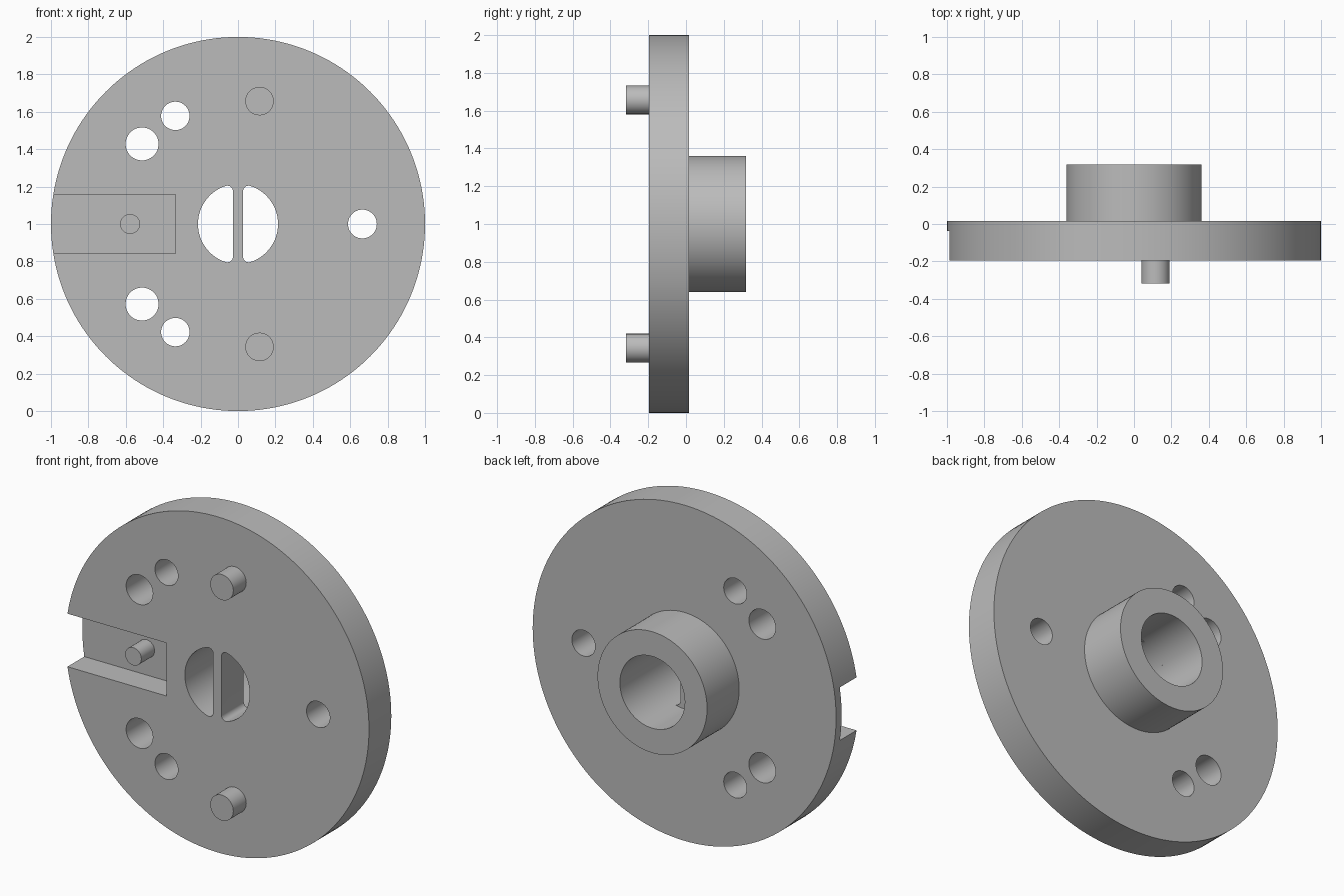
import bpy, bmesh, math
from mathutils import Matrix, Vector

if "Cube" in bpy.data.objects:
    bpy.data.objects.remove(bpy.data.objects["Cube"])

FRONT, BACK = -0.195, 0.015      # disc faces along y
TIP, HUB_END = -0.317, 0.317     # pin tips and hub end
SLOT_FLOOR = -0.037
BORE = 0.214

grey = bpy.data.materials.new("plain_grey")
grey.diffuse_color = (0.5, 0.5, 0.5, 1)
grey.use_nodes = True
grey.node_tree.nodes["Principled BSDF"].inputs["Base Color"].default_value = grey.diffuse_color


def add_object(name, bm):
    bmesh.ops.recalc_face_normals(bm, faces=bm.faces)
    mesh = bpy.data.meshes.new(name)
    bm.to_mesh(mesh)
    bm.free()
    mesh.materials.append(grey)
    obj = bpy.data.objects.new(name, mesh)
    bpy.context.collection.objects.link(obj)
    return obj


def prism(bm, points, y0, y1):
    """Extrude an (x, z) outline along y into bm."""
    face = bm.faces.new([bm.verts.new((x, y0, z)) for x, z in points])
    out = bmesh.ops.extrude_face_region(bm, geom=[face], use_keep_orig=True)
    verts = [g for g in out["geom"] if isinstance(g, bmesh.types.BMVert)]
    bmesh.ops.translate(bm, verts=verts, vec=(0, y1 - y0, 0))


def arc(cx, cz, r, a0, a1, n):
    return [(cx + r * math.cos(a0 + (a1 - a0) * i / n),
             cz + r * math.sin(a0 + (a1 - a0) * i / n)) for i in range(n + 1)]


def circle(x, z, r, n=48):
    return arc(x, z, r, 0, math.tau, n)[:-1]


def cylinder(name, x, z, r, y0, y1, n=48):
    bm = bmesh.new()
    prism(bm, circle(x, z, r, n), y0, y1)
    return add_object(name, bm)


# Main disc
disc = cylinder("disc", 0, 1, 1, FRONT, BACK, 160)

# Cutter: round through holes, mirrored above and below the centre
cut = bmesh.new()
y0, y1 = FRONT - 0.1, BACK + 0.1
prism(cut, circle(0.665, 1, 0.077), y0, y1)
for side in (-1, 1):
    prism(cut, circle(-0.335, 1 + side * 0.578, 0.076), y0, y1)
    prism(cut, circle(-0.513, 1 + side * 0.428, 0.088), y0, y1)

# Cutter: two half-moon openings with rounded corners, leaving a centre bar
bar, fillet = 0.027, 0.03
fx = bar + fillet
fz = math.sqrt((BORE - fillet) ** 2 - fx ** 2)
a = math.atan2(fz, fx)
half = (arc(fx, fz, fillet, math.pi, a, 10)
        + arc(0, 0, BORE, a, -a, 36)[1:-1]
        + arc(fx, -fz, fillet, -a, -math.pi, 10))
for side in (-1, 1):
    prism(cut, [(side * x, 1 + z) for x, z in half], y0, y1)

# Cutter: slot open to the rim
prism(cut, [(-1.2, 0.842), (-0.335, 0.842), (-0.335, 1.158), (-1.2, 1.158)],
      y0, SLOT_FLOOR)

cutter = add_object("hole_cutter", cut)
cutter.hide_render = True
mod = disc.modifiers.new("holes", 'BOOLEAN')
mod.operation = 'DIFFERENCE'
mod.solver = 'EXACT'
mod.object = cutter
bpy.context.view_layer.objects.active = disc
bpy.ops.object.modifier_apply(modifier=mod.name)
bpy.data.objects.remove(cutter)

# Hub tube on the back, spun from its wall profile
bm = bmesh.new()
wall = [bm.verts.new((r, y, 1)) for r, y in
        ((BORE, BACK), (BORE, HUB_END), (0.361, HUB_END), (0.361, BACK))]
edges = [bm.edges.new(pair) for pair in zip(wall, wall[1:])]
bmesh.ops.spin(bm, geom=wall + edges, cent=(0, 0, 1), axis=(0, 1, 0),
               angle=math.tau, steps=96, use_merge=True)
bmesh.ops.remove_doubles(bm, verts=bm.verts, dist=1e-5)
hub = add_object("hub", bm)

# Pins: two on the front face, one in the slot
parts = [disc, hub]
for name, side in (("upper_pin", 1), ("lower_pin", -1)):
    parts.append(cylinder(name, 0.115, 1 + side * 0.657, 0.076, TIP, FRONT + 0.01))
parts.append(cylinder("slot_pin", -0.577, 1, 0.053, -0.162, SLOT_FLOOR + 0.01))

# Smooth round walls, crisp rims
bpy.ops.object.select_all(action='DESELECT')
for obj in parts:
    obj.select_set(True)
bpy.context.view_layer.objects.active = disc
bpy.ops.object.shade_smooth_by_angle(angle=math.radians(30))
